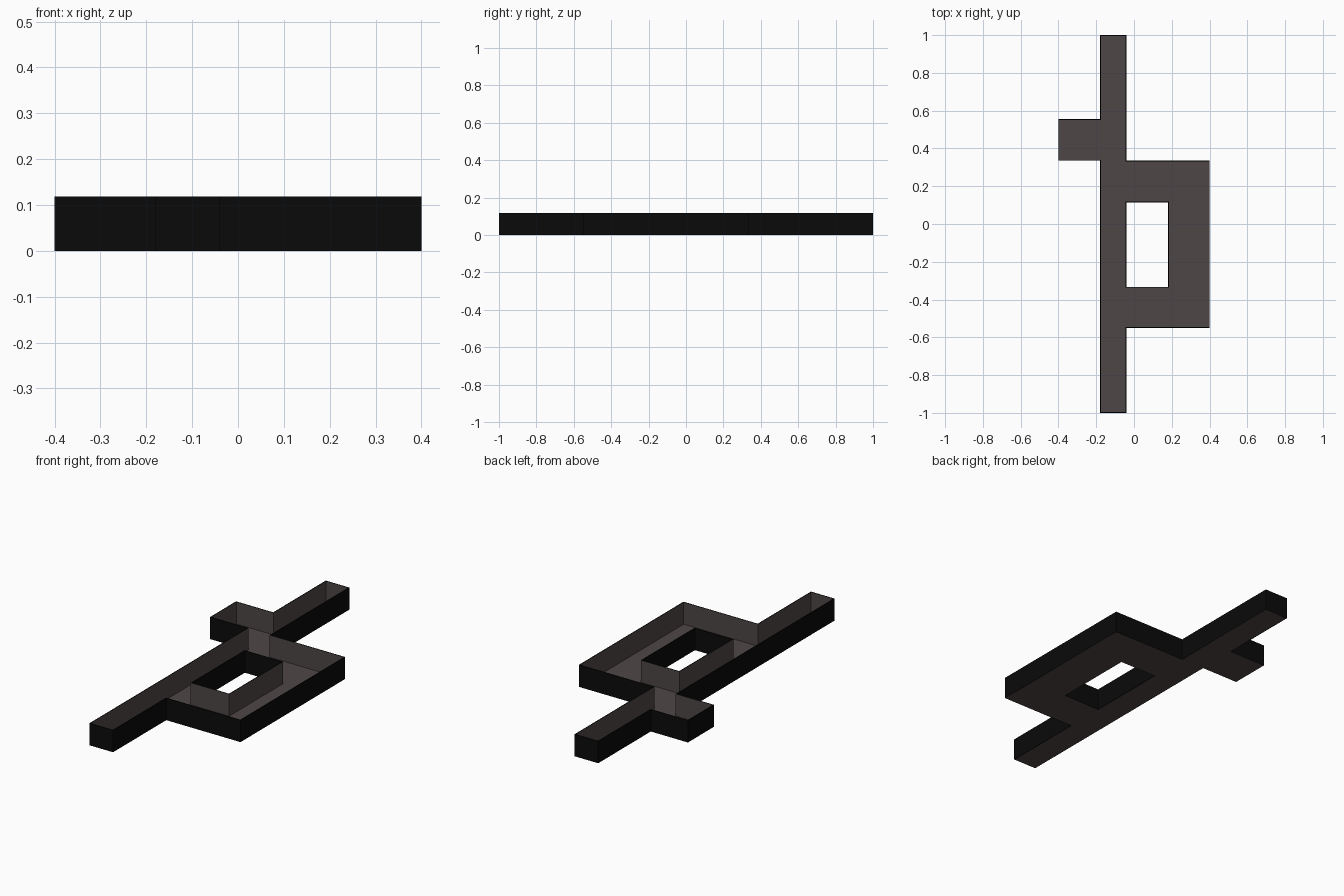
import bpy, bmesh

if "Cube" in bpy.data.objects:
    bpy.data.objects.remove(bpy.data.objects["Cube"])

# Layout grid: corridors and side rooms are made from filled cells
XS = [-0.40, -0.18, -0.04, 0.18, 0.40]
YS = [-1.0, -0.55, -0.333, 0.115, 0.335, 0.555, 1.0]
HEIGHT = 0.118
cells = {(1, j) for j in range(6)}                           # long corridor
cells |= {(0, 4)}                                            # small left alcove
cells |= {(2, 1), (2, 3), (3, 1), (3, 2), (3, 3)}            # right loop


def material(name, rgb):
    m = bpy.data.materials.new(name)
    m.diffuse_color = (*rgb, 1)
    m.use_nodes = True
    m.node_tree.nodes["Principled BSDF"].inputs["Base Color"].default_value = m.diffuse_color
    return m


stone = material("brown_grey", (0.078, 0.062, 0.061))
black = material("outer_black", (0.003, 0.003, 0.003))


def make_object(name, faces, mats):
    bm = bmesh.new()
    for pts in faces:
        bm.faces.new([bm.verts.new(p) for p in pts])
    bmesh.ops.remove_doubles(bm, verts=bm.verts, dist=1e-4)
    mesh = bpy.data.meshes.new(name)
    bm.to_mesh(mesh)
    bm.free()
    for m in mats:
        mesh.materials.append(m)
    ob = bpy.data.objects.new(name, mesh)
    bpy.context.collection.objects.link(ob)
    return ob


# Floor tiles, and a wall on every cell side with no neighbour
floor, walls = [], []
for i, j in sorted(cells):
    corners = [(XS[i], YS[j]), (XS[i + 1], YS[j]),
               (XS[i + 1], YS[j + 1]), (XS[i], YS[j + 1])]
    floor.append([(x, y, 0) for x, y in corners])
    for k, (di, dj) in enumerate([(0, -1), (1, 0), (0, 1), (-1, 0)]):
        if (i + di, j + dj) not in cells:
            a, b = corners[k], corners[(k + 1) % 4]
            walls.append([(*a, 0), (*b, 0), (*b, HEIGHT), (*a, HEIGHT)])

make_object("floor", floor, [stone])

# Thin walls: black outside and rim, brown-grey inside
wall = make_object("walls", walls, [black, stone])
mod = wall.modifiers.new("thickness", "SOLIDIFY")
mod.thickness = 0.004
mod.offset = -1
mod.use_even_offset = True
mod.material_offset = 1
mod.material_offset_rim = 0
